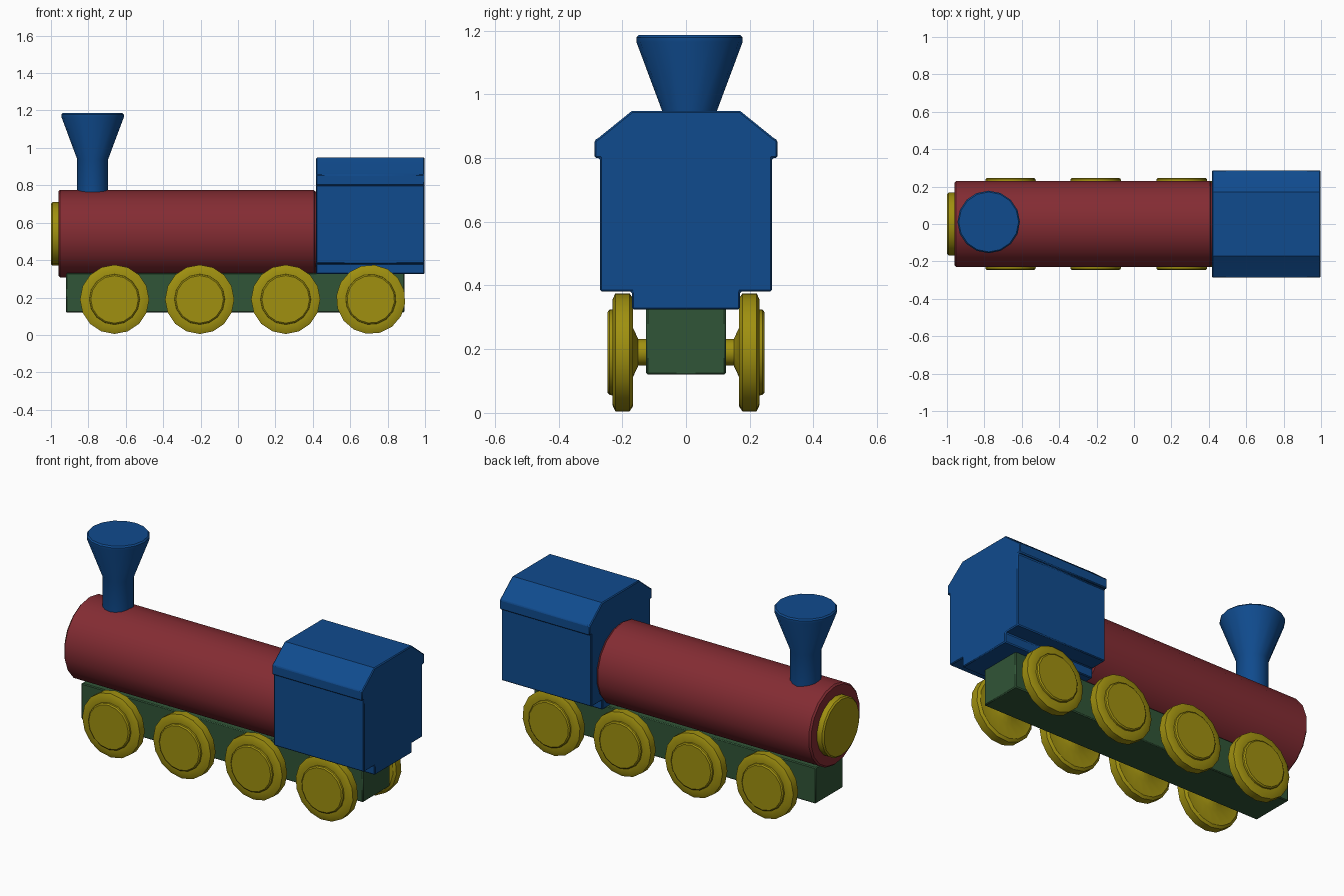
import bpy, bmesh, math
from mathutils import Matrix, Vector

if "Cube" in bpy.data.objects:
    bpy.data.objects.remove(bpy.data.objects["Cube"])


def material(name, rgb):
    m = bpy.data.materials.new(name)
    m.diffuse_color = (*rgb, 1)
    m.use_nodes = True
    m.node_tree.nodes["Principled BSDF"].inputs["Base Color"].default_value = m.diffuse_color
    return m


RED = material("red", (0.23, 0.025, 0.033))
BLUE = material("blue", (0.005, 0.07, 0.27))
YELLOW = material("yellow", (0.35, 0.28, 0.005))
GREEN = material("green", (0.03, 0.09, 0.038))


def finish(name, bm, mat, loc=(0, 0, 0), bevel=0):
    bmesh.ops.recalc_face_normals(bm, faces=bm.faces)
    me = bpy.data.meshes.new(name)
    bm.to_mesh(me)
    bm.free()
    me.materials.append(mat)
    ob = bpy.data.objects.new(name, me)
    ob.location = loc
    bpy.context.collection.objects.link(ob)
    bpy.ops.object.select_all(action='DESELECT')
    ob.select_set(True)
    bpy.context.view_layer.objects.active = ob
    bpy.ops.object.shade_smooth_by_angle(angle=math.radians(28))
    if bevel:
        b = ob.modifiers.new("bevel", 'BEVEL')
        b.width, b.segments = bevel, 1
        b.limit_method = 'ANGLE'
        b.angle_limit = math.radians(50)
    return ob


def lathe(name, profile, axis, mat, loc, sides=16, turn=0.0):
    """Closed solid turned about an axis; profile is (radius, distance)."""
    rot = Vector((0, 0, 1)).rotation_difference(Vector(axis)).to_matrix().to_4x4()
    rot = rot @ Matrix.Rotation(turn, 4, 'Z')
    bm = bmesh.new()
    rings = []
    for r, d in profile:
        rings.append([bm.verts.new(rot @ Vector((r * math.cos(a), r * math.sin(a), d)))
                      for a in (2 * math.pi * i / sides for i in range(sides))])
    for a, b in zip(rings, rings[1:]):
        for i in range(sides):
            j = (i + 1) % sides
            bm.faces.new((a[i], a[j], b[j], b[i]))
    bm.faces.new(rings[0])
    bm.faces.new(rings[-1])
    return finish(name, bm, mat, loc)


# Chassis beam
bm = bmesh.new()
bmesh.ops.create_cube(bm, size=1)
bmesh.ops.scale(bm, vec=(1.81, 0.25, 0.21), verts=bm.verts)
finish("chassis", bm, GREEN, (-0.015, 0, 0.225), bevel=0.005)

# Boiler barrel and front plate
lathe("boiler", [(0.225, -0.96), (0.234, -0.951), (0.234, 0.405), (0.225, 0.413),
                 (0.225, 0.43)], (1, 0, 0), RED, (0, 0, 0.542), sides=18)
lathe("boiler_front_plate", [(0.162, -1.0), (0.17, -0.992), (0.17, -0.95)],
      (1, 0, 0), YELLOW, (0, 0, 0.54), sides=18)

# Funnel: straight pipe with a flared top
lathe("funnel", [(0.083, 0.70), (0.083, 0.94), (0.167, 1.165), (0.167, 1.178),
                 (0.16, 1.186)], (0, 0, 1), BLUE, (-0.777, 0.011, 0), sides=16)

# Cab: one end profile with stepped base and eaves, run along x
half = [(0.17, 0.325), (0.17, 0.381), (0.27, 0.381), (0.27, 0.80),
        (0.287, 0.80), (0.287, 0.856), (0.274, 0.864), (0.17, 0.948)]
bm = bmesh.new()
outline = half + [(-y, z) for y, z in reversed(half)]
end = bm.faces.new([bm.verts.new((0.418, y, z)) for y, z in outline])
new = bmesh.ops.extrude_face_region(bm, geom=[end])["geom"]
bmesh.ops.translate(bm, vec=(0.58, 0, 0),
                    verts=[v for v in new if isinstance(v, bmesh.types.BMVert)])
finish("cab", bm, BLUE, bevel=0.005)

# Wheels: four mirrored pairs with stub axles and raised hubs
wheel = [(0.042, 0.115), (0.042, 0.15), (0.085, 0.17), (0.17, 0.167),
         (0.185, 0.177), (0.185, 0.222), (0.165, 0.231), (0.135, 0.231),
         (0.134, 0.24), (0.127, 0.246)]
for n, (x, turn) in enumerate([(-0.66, 0), (-0.205, 0), (0.255, 0), (0.71, 0.12)], 1):
    ob = lathe(f"wheel_pair_{n}", wheel, (0, 1, 0), YELLOW, (x, 0, 0.19), 16, turn)
    m = ob.modifiers.new("mirror", 'MIRROR')
    m.use_axis = (False, True, False)
